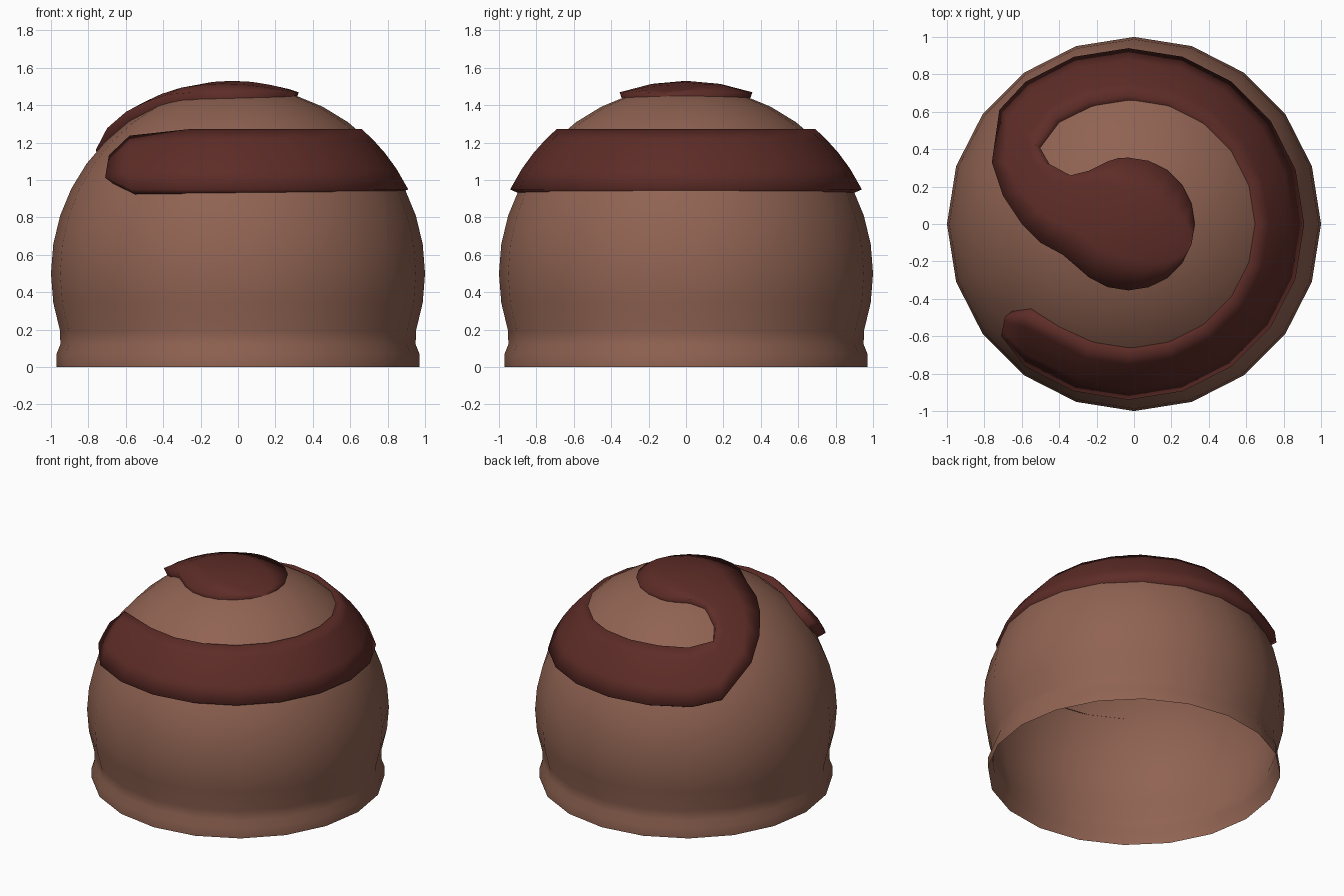
import bpy, bmesh
from math import sin, cos, radians, sqrt
from mathutils import Vector

if "Cube" in bpy.data.objects:
    bpy.data.objects.remove(bpy.data.objects["Cube"])

SIDES = 20
CX = -0.03          # the icing sits slightly left of the dome's axis


def finish(bm, name, color):
    """Turn a bmesh into a smooth, coloured object."""
    bmesh.ops.recalc_face_normals(bm, faces=bm.faces[:])
    if sum(f.normal.z * f.calc_area() for f in bm.faces) < 0:
        bmesh.ops.reverse_faces(bm, faces=bm.faces[:])
    for f in bm.faces:
        f.smooth = True
    me = bpy.data.meshes.new(name)
    bm.to_mesh(me)
    bm.free()
    mat = bpy.data.materials.new(name + "_colour")
    mat.diffuse_color = (*color, 1)
    mat.use_nodes = True
    mat.node_tree.nodes["Principled BSDF"].inputs["Base Color"].default_value = mat.diffuse_color
    me.materials.append(mat)
    ob = bpy.data.objects.new(name, me)
    bpy.context.collection.objects.link(ob)
    return ob


# Dome: revolved ball with a flared, open foot
profile = [(0.97, 0), (0.97, 0.07), (0.95, 0.12)]
profile += [(cos(radians(a)), 0.5 + sin(radians(a))) for a in range(-18, 90, 9)]
bm = bmesh.new()
rings = []
for r, z in profile:
    rings.append([bm.verts.new((r * cos(radians(k * 360 / SIDES)),
                                r * sin(radians(k * 360 / SIDES)), z))
                  for k in range(SIDES)])
for lo, hi in zip(rings, rings[1:]):
    for k in range(SIDES):
        n = (k + 1) % SIDES
        bm.faces.new((lo[k], lo[n], hi[n], hi[k]))
top = bm.verts.new((0, 0, 1.5))
for k in range(SIDES):
    bm.faces.new((rings[-1][k], rings[-1][(k + 1) % SIDES], top))
finish(bm, "dome", (0.28, 0.125, 0.085))


# Icing swirl: a ribbon given by pairs of edge points seen from above
def polar(r, deg):
    return (CX + r * cos(radians(deg)), r * sin(radians(deg)))


pairs = [((-0.71, -0.60), (-0.69, -0.495)), (polar(0.94, 234), (-0.58, -0.48))]
pairs += [(polar(0.94, a), polar(0.69, a)) for a in range(252, 469, 18)]
pairs += [((-0.58, 0.76), (-0.42, 0.57)), ((-0.72, 0.61), (-0.53, 0.43)),
          ((-0.76, 0.33), (-0.47, 0.33)), ((-0.70, 0.15), (-0.34, 0.26)),
          ((-0.60, 0.0), (-0.24, 0.285)), ((-0.50, -0.10), (-0.14, 0.335)),
          ((-0.38, -0.165), (-0.085, 0.352))]
pairs += [(polar(0.355, 234 + 18 * i), polar(0.355, 90 - 18 * i)) for i in range(7)]


def drape(p):
    """Lift a point seen from above onto the icing's outer surface."""
    q = ((p.x - CX) ** 2 + p.y ** 2) / 1.045 ** 2
    return Vector((p.x, p.y, 0.5 + 1.03 * sqrt(max(0, 1 - q))))


STEPS = 4
bm = bmesh.new()
rows = []
for a, b in pairs:
    a, b = Vector(a), Vector(b)
    rows.append([bm.verts.new(drape(a.lerp(b, t / STEPS))) for t in range(STEPS + 1)])
for r0, r1 in zip(rows, rows[1:]):
    for t in range(STEPS):
        bm.faces.new((r0[t], r0[t + 1], r1[t + 1], r1[t]))

# Icing rim: walls running inward to the dome
rim = [e for e in bm.edges if e.is_boundary]
ext = bmesh.ops.extrude_edge_only(bm, edges=rim)["geom"]
centre = Vector((CX, 0, 0.5))
for v in ext:
    if isinstance(v, bmesh.types.BMVert):
        v.co = centre + (v.co - centre) * 0.94
finish(bm, "icing_swirl", (0.11, 0.025, 0.02))
